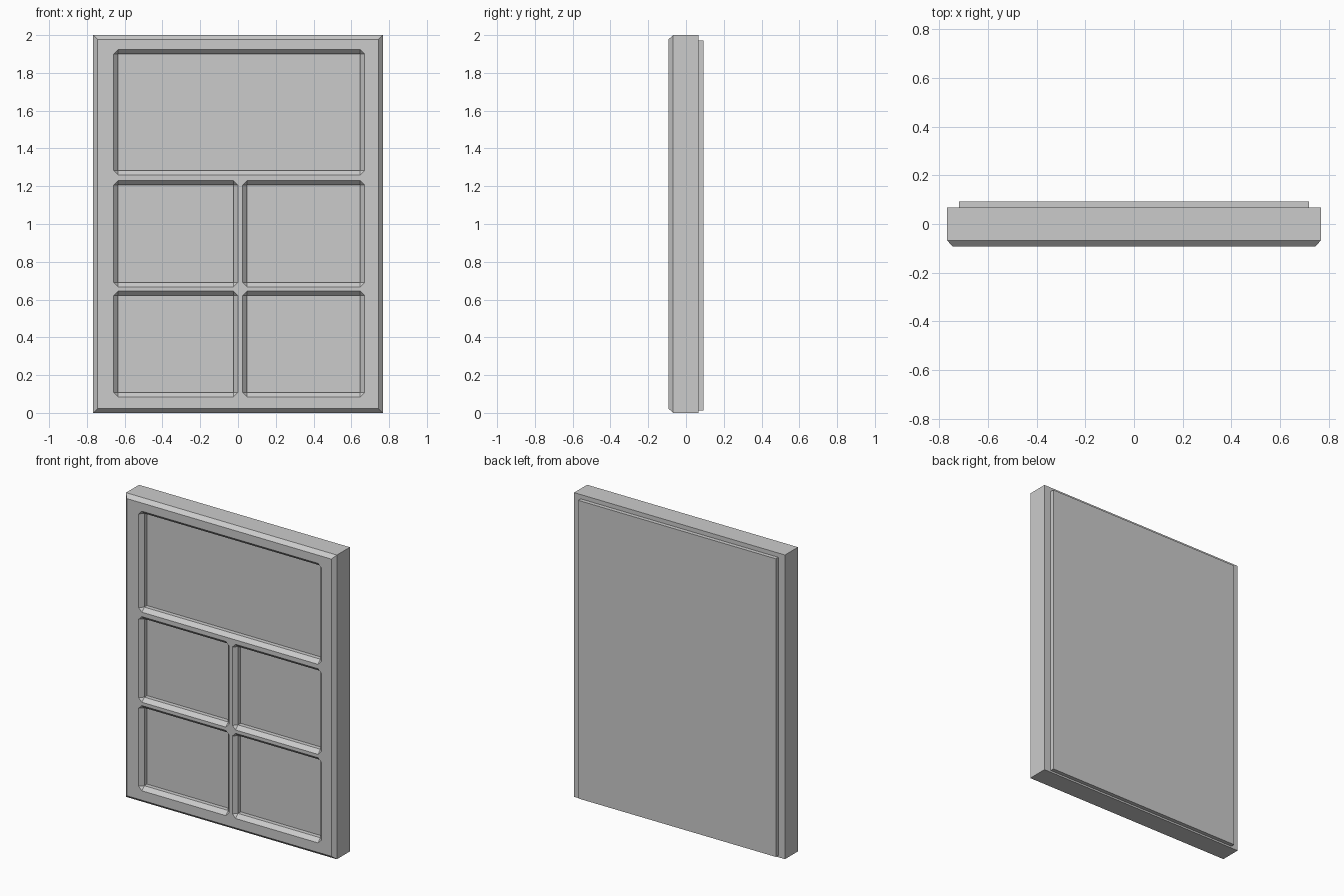
import bpy, bmesh

if "Cube" in bpy.data.objects:
    bpy.data.objects.remove(bpy.data.objects["Cube"])


def rect(x0, x1, z0, z1, cut_x=0.0, grow=0.0):
    """Eight-point loop: rectangle grown by 'grow', corners cut back to the core rectangle."""
    a, b, c, d, g = x0, x1, z0, z1, grow
    return [(a, c - g), (b, c - g), (b + g, c), (b + g, d),
            (b, d + g), (a, d + g), (a - g, d), (a - g, c)]


def box_loop(hx, z0, z1):
    return [(-hx, z0), (hx, z0), (hx, z1), (-hx, z1)]


def loft(bm, sections):
    """Closed solid through (y, loop) sections."""
    rings = [[bm.verts.new((x, y, z)) for x, z in loop] for y, loop in sections]
    n = len(rings[0])
    for r, s in zip(rings, rings[1:]):
        for i in range(n):
            j = (i + 1) % n
            bm.faces.new((r[i], r[j], s[j], s[i]))
    bm.faces.new(rings[0])
    bm.faces.new(rings[-1])


def finish(bm, name):
    bmesh.ops.remove_doubles(bm, verts=bm.verts, dist=1e-5)
    bmesh.ops.recalc_face_normals(bm, faces=bm.faces)
    mesh = bpy.data.meshes.new(name)
    bm.to_mesh(mesh)
    bm.free()
    obj = bpy.data.objects.new(name, mesh)
    bpy.context.collection.objects.link(obj)
    return obj


FRONT, EDGE, FLOOR, STEP, BACK = -0.093, -0.068, -0.04, 0.067, 0.093
HALF_W, CHAMFER, BEVEL = 0.767, 0.023, 0.024

# Main slab with a chamfered front rim
bm = bmesh.new()
loft(bm, [(FRONT, box_loop(HALF_W - CHAMFER, CHAMFER, 2 - CHAMFER)),
          (EDGE, box_loop(HALF_W, 0, 2)),
          (STEP, box_loop(HALF_W, 0, 2))])
frame = finish(bm, "door_frame")

# Recess cutters: one wide panel over two rows of two, outer rim x0, x1, z0, z1
recesses = [(-0.658, 0.671, 1.259, 1.923)]
for z0, z1 in ((0.667, 1.23), (0.085, 0.645)):
    recesses += [(-0.658, 0.0, z0, z1), (0.024, 0.671, z0, z1)]

bm = bmesh.new()
extra = 0.008  # continues the slope past the front face
for x0, x1, z0, z1 in recesses:
    core = (x0 + BEVEL, x1 - BEVEL, z0 + BEVEL, z1 - BEVEL)
    slope = (EDGE - FRONT) / BEVEL
    loft(bm, [(FRONT - extra * slope, rect(*core, grow=BEVEL + extra)),
              (EDGE, rect(*core)),
              (FLOOR, rect(*core))])
# Drop the collapsed corner faces before cutting
bmesh.ops.remove_doubles(bm, verts=bm.verts, dist=1e-5)
cutter = finish(bm, "recess_cutter")
cutter.hide_render = True

mod = frame.modifiers.new("recesses", 'BOOLEAN')
mod.operation = 'DIFFERENCE'
mod.solver = 'EXACT'
mod.object = cutter
bpy.context.view_layer.objects.active = frame
frame.select_set(True)
bpy.ops.object.modifier_apply(modifier=mod.name)
bpy.data.objects.remove(cutter)

# Raised panel on the back
bm = bmesh.new()
loft(bm, [(STEP, box_loop(0.718, 0.012, 1.972)),
          (BACK, box_loop(0.718, 0.012, 1.972))])
finish(bm, "back_panel")
